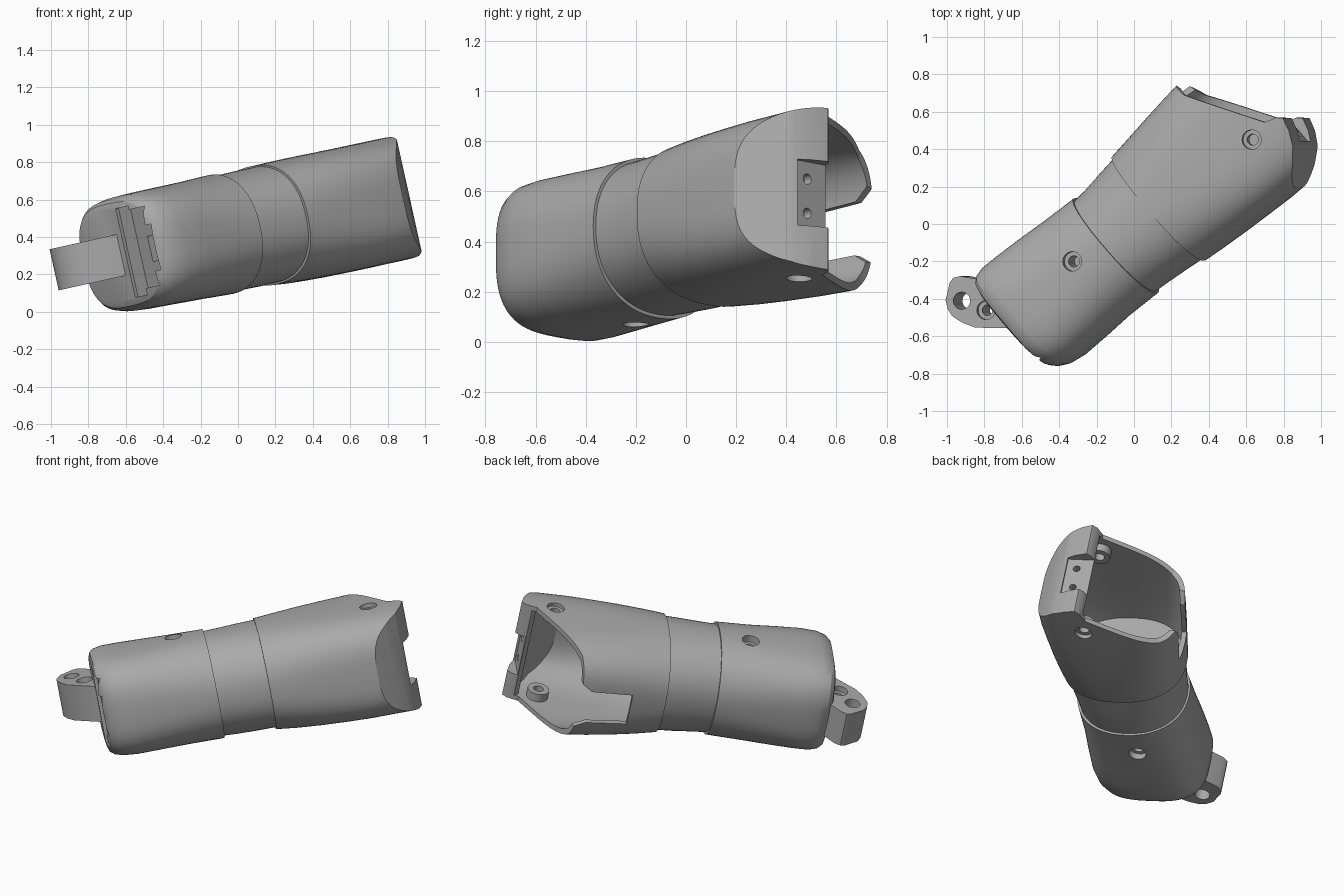
import bpy, bmesh, math
from mathutils import Matrix, Vector

if "Cube" in bpy.data.objects:
    bpy.data.objects.remove(bpy.data.objects["Cube"])

# Local frame: u along the limb, v across it, h up; then turned and tilted
POSE = Matrix.Rotation(math.radians(-12.5), 4, 'Y') @ Matrix.Rotation(math.radians(41), 4, 'Z')

grey = bpy.data.materials.new("plain grey")
grey.use_nodes = True
grey.diffuse_color = (0.4, 0.4, 0.4, 1)
grey.node_tree.nodes["Principled BSDF"].inputs["Base Color"].default_value = (0.4, 0.4, 0.4, 1)


def place(u, v, h):
    return POSE @ Vector((u, -v, h))


def skin(name, rings):
    """Close a row of equal point rings into a solid."""
    bm = bmesh.new()
    loops = [[bm.verts.new(place(*p)) for p in ring] for ring in rings]
    n = len(loops[0])
    for a, b in zip(loops, loops[1:]):
        for i in range(n):
            bm.faces.new((a[i], a[(i + 1) % n], b[(i + 1) % n], b[i]))
    bm.faces.new(loops[0])
    bm.faces.new(loops[-1])
    bmesh.ops.recalc_face_normals(bm, faces=bm.faces)
    mesh = bpy.data.meshes.new(name)
    bm.to_mesh(mesh)
    bm.free()
    mesh.materials.append(grey)
    obj = bpy.data.objects.new(name, mesh)
    bpy.context.collection.objects.link(obj)
    return obj


def loft(name, rows, inset=0.0, sides=72):
    """Rows are u, v low, v high, h low, h high, squareness."""
    rings = []
    for u, v0, v1, h0, h1, power in rows:
        ring = []
        for i in range(sides):
            a = 2 * math.pi * i / sides
            c, s = math.cos(a), math.sin(a)
            x = math.copysign(abs(c) ** (2 / power), c) * ((v1 - v0) / 2 - inset)
            z = math.copysign(abs(s) ** (2 / power), s) * ((h1 - h0) / 2 - inset)
            ring.append((u, (v0 + v1) / 2 + x, (h0 + h1) / 2 + z))
        rings.append(ring)
    return skin(name, rings)


def plan_prism(name, pts, h0=-0.2, h1=1.0):
    return skin(name, [[(u, v, h) for u, v in pts] for h in (h0, h1)])


def side_prism(name, pts, v0, v1):
    return skin(name, [[(u, v, h) for u, h in pts] for v in (v0, v1)])


def box(name, u0, u1, v0, v1, h0, h1):
    return plan_prism(name, [(u0, v0), (u1, v0), (u1, v1), (u0, v1)], h0, h1)


def post(name, u, v, r, h0, h1, r1=None, sides=32):
    ring = [(math.cos(2 * math.pi * i / sides), math.sin(2 * math.pi * i / sides)) for i in range(sides)]
    return skin(name, [[(u + q * c, v + q * s, h) for c, s in ring]
                       for q, h in ((r, h0), (r1 or r, h1))])


def cut(obj, cutters, mode='DIFFERENCE'):
    """Apply booleans one by one and drop the cutters."""
    for cutter in cutters:
        mod = obj.modifiers.new("cut", 'BOOLEAN')
        mod.operation, mod.object, mod.solver = mode, cutter, 'EXACT'
        bpy.context.view_layer.update()
        graph = bpy.context.evaluated_depsgraph_get()
        mesh = bpy.data.meshes.new_from_object(obj.evaluated_get(graph))
        obj.modifiers.clear()
        obj.data = mesh
        bpy.data.objects.remove(cutter)
    return obj


# Lower section with rounded end
lower = loft("lower_section", [
    (-0.775, -0.23, 0.30, 0.185, 0.685, 3), (-0.765, -0.262, 0.335, 0.155, 0.715, 3),
    (-0.74, -0.283, 0.362, 0.137, 0.733, 3), (-0.69, -0.294, 0.388, 0.125, 0.742, 3),
    (-0.60, -0.291, 0.405, 0.118, 0.745, 2.9), (-0.45, -0.281, 0.408, 0.114, 0.745, 2.7),
    (-0.28, -0.266, 0.408, 0.108, 0.745, 2.45), (-0.08, -0.253, 0.421, 0.10, 0.748, 2.2)])
screw = (-0.262, 0.037)
cut(lower, [
    post("c", *screw, 0.052, 0.70, 0.80), post("c", *screw, 0.03, 0.55, 0.75),
    post("c", *screw, 0.052, 0.05, 0.15), post("c", *screw, 0.03, 0.12, 0.30),
    box("c", -0.9, -0.755, 0.10, 0.20, 0.195, 0.68),
    box("c", -0.9, -0.55, 0.195, 0.30, 0.23, 0.66),
    box("c", -0.9, -0.58, 0.195, 0.335, 0.31, 0.56)])
box("slot_tab", -0.68, -0.55, 0.19, 0.27, 0.36, 0.50)

# End lug with two holes
lug = plan_prism("end_lug", [
    (-0.70, 0.09), (-0.78, 0.06), (-0.87, -0.02), (-0.93, -0.075), (-0.965, -0.14), (-0.983, -0.20),
    (-0.978, -0.245), (-0.955, -0.29), (-0.875, -0.347), (-0.845, -0.353), (-0.81, -0.335),
    (-0.70, -0.20)], 0.32, 0.545)
cut(lug, [post("c", -0.89, -0.23, 0.046, 0.2, 0.7), post("c", -0.823, -0.105, 0.028, 0.2, 0.7),
          post("c", -0.823, -0.105, 0.05, 0.51, 0.7)])

# Narrow waist between the seams
loft("waist_section", [
    (-0.10, -0.24, 0.405, 0.115, 0.735, 2.2), (0.0, -0.245, 0.415, 0.11, 0.737, 2.2),
    (0.12, -0.26, 0.43, 0.108, 0.738, 2.25), (0.27, -0.275, 0.45, 0.11, 0.738, 2.3)])

# Upper section: hollow shell trimmed by a slanted end profile
shell_rows = [
    (0.23, -0.284, 0.46, 0.10, 0.745, 2.35), (0.36, -0.297, 0.473, 0.09, 0.746, 2.6),
    (0.50, -0.312, 0.485, 0.084, 0.746, 2.85), (0.65, -0.326, 0.495, 0.08, 0.744, 3.1),
    (0.80, -0.338, 0.505, 0.078, 0.742, 3.3), (1.20, -0.345, 0.51, 0.076, 0.740, 3.5)]
upper = loft("upper_shell", shell_rows)
cut(upper, [plan_prism("c", [
    (0.1, -0.6), (0.1, 0.7), (0.68, 0.62), (0.88, 0.503), (0.98, 0.427), (1.05, 0.36), (1.09, 0.285),
    (1.11, 0.215), (1.085, 0.19), (1.02, 0.165), (0.775, -0.24), (0.745, -0.36), (0.72, -0.6)])],
    'INTERSECT')
inner_rows = [(0.27,) + shell_rows[0][1:]] + shell_rows[1:]
cavity = loft("cavity", inner_rows, inset=0.03)
cut(cavity, [plan_prism("c", [
    (0.1, -0.8), (0.1, 0.6), (0.68, 0.565), (0.86, 0.445), (0.95, 0.37), (1.0, 0.30),
    (1.02, 0.19), (1.19, 0.10), (1.19, -0.8)])], 'INTERSECT')
cut(upper, [
    cavity,
    side_prism("c", [(0.44, 0.28), (0.44, 0.49), (0.69, 0.50), (0.80, 0.58), (0.95, 0.60),
                     (0.95, 0.20), (0.80, 0.22), (0.69, 0.28)], -0.6, -0.15),
    box("c", 1.05, 1.3, 0.05, 0.335, 0.25, 0.52)])

# Screw tabs inside the open end
tab = (0.906, 0.19)
holes = lambda: [post("c", *tab, 0.03, -0.1, 0.9), post("c", *tab, 0.052, 0.715, 0.9),
                 post("c", *tab, 0.052, -0.1, 0.105)]
cut(upper, holes())
for name, h0, h1 in (("upper_tab", 0.66, 0.73), ("lower_tab", 0.09, 0.16)):
    cut(post(name, *tab, 0.065, h0, h1), holes())

# Two pin holes in the end recess
for h in (0.31, 0.45):
    ring = [(0.272 + 0.021 * math.cos(math.pi * i / 12), h + 0.021 * math.sin(math.pi * i / 12)) for i in range(24)]
    cut(upper, [skin("c", [[(u, v, z) for v, z in ring] for u in (0.9, 1.2)])])

# Smooth shading with sharp edges kept
parts = [o for o in bpy.context.collection.objects if o.type == 'MESH']
for o in bpy.context.selected_objects:
    o.select_set(False)
for o in parts:
    o.select_set(True)
bpy.context.view_layer.objects.active = parts[0]
bpy.ops.object.shade_smooth_by_angle(angle=math.radians(28))
